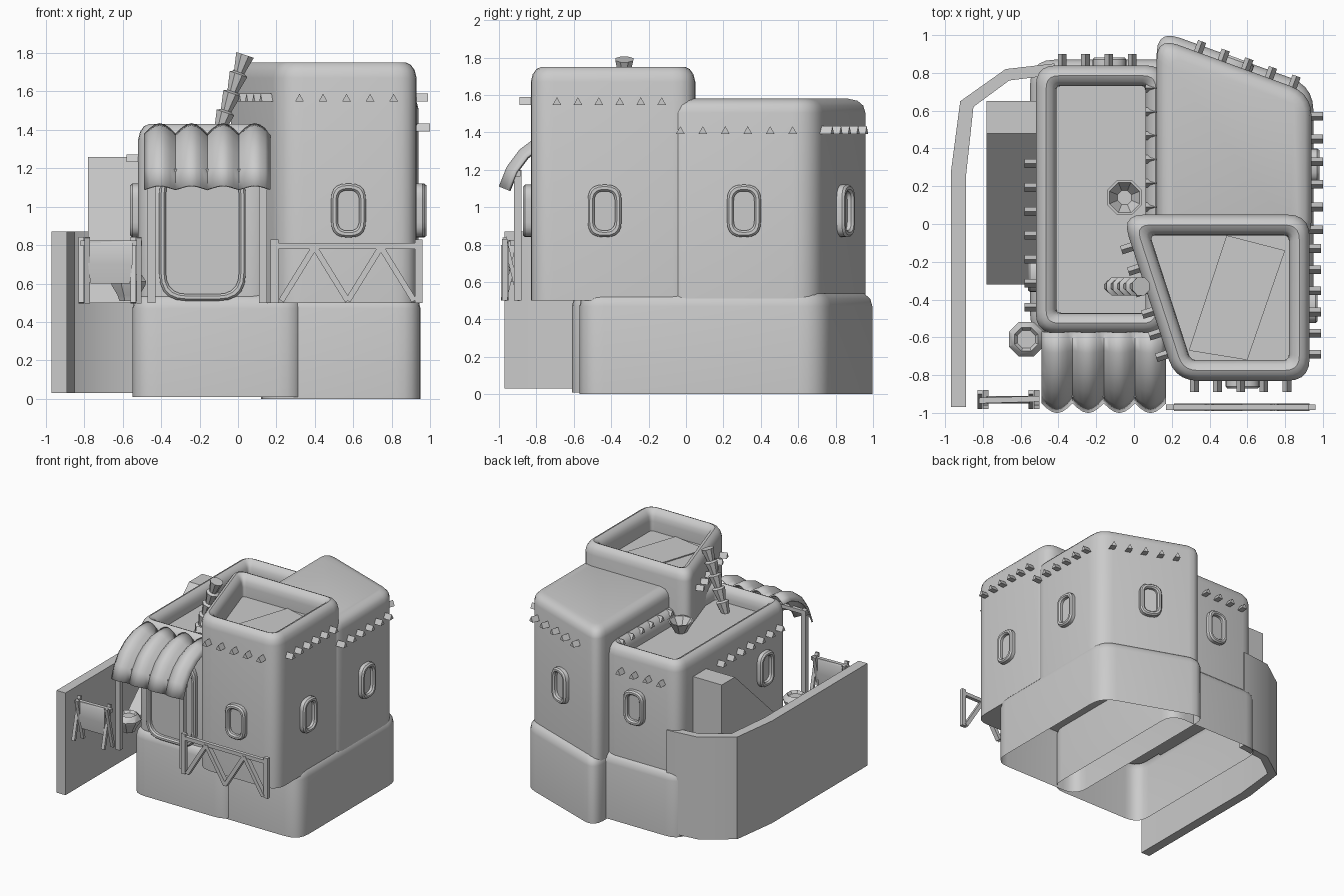
import bpy, bmesh, math
from mathutils import Matrix, Vector

if "Cube" in bpy.data.objects:
    bpy.data.objects.remove(bpy.data.objects["Cube"])

clay = bpy.data.materials.new("pale_grey_clay")
clay.use_nodes = True
GREY = (0.6, 0.6, 0.6, 1)
clay.diffuse_color = GREY
clay.node_tree.nodes["Principled BSDF"].inputs["Base Color"].default_value = GREY


def inset(pts, d):
    out = []
    for i, p in enumerate(pts):
        a = (p - pts[i - 1]).normalized()
        b = (pts[(i + 1) % len(pts)] - p).normalized()
        na, nb = Vector((-a.y, a.x)), Vector((-b.y, b.x))
        out.append(p + (na + nb) * (d / (1 + na.dot(nb))))
    return out


def rounded(pts, cut, n=5):
    if cut <= 0:
        return pts
    out = []
    for i, p in enumerate(pts):
        a = p + (pts[i - 1] - p).normalized() * cut
        b = p + (pts[(i + 1) % len(pts)] - p).normalized() * cut
        for k in range(n + 1):
            t = k / n
            out.append(a * (1 - t) ** 2 + p * (2 * t * (1 - t)) + b * t * t)
    return out


def loft(bm, pts, profile, cut=0, mat=Matrix(), bottom=True):
    """Stack outlines; profile holds (inset, height) pairs."""
    pts = [Vector(p) for p in pts]
    rings = []
    for d, z in profile:
        c = max(cut - d * 0.8, 0.015) if cut else 0
        ring = rounded(inset(pts, d), c)
        rings.append([bm.verts.new(mat @ Vector((p.x, p.y, z))) for p in ring])
    n = len(rings[0])
    for lo, hi in zip(rings, rings[1:]):
        for i in range(n):
            j = (i + 1) % n
            bm.faces.new((lo[i], lo[j], hi[j], hi[i]))
    bm.faces.new(rings[-1])
    if bottom:
        bm.faces.new(rings[0][::-1])


def finish(name, bm, smooth=True):
    me = bpy.data.meshes.new(name)
    bm.to_mesh(me)
    bm.free()
    ob = bpy.data.objects.new(name, me)
    me.materials.append(clay)
    bpy.context.collection.objects.link(ob)
    if smooth:
        bpy.ops.object.select_all(action='DESELECT')
        ob.select_set(True)
        bpy.context.view_layer.objects.active = ob
        bpy.ops.object.shade_smooth_by_angle(angle=math.radians(35))
    return ob


def solid(name, *args, **kw):
    bm = bmesh.new()
    loft(bm, *args, **kw)
    return finish(name, bm)


def rect(x0, x1, y0, y1):
    return [(x0, y0), (x1, y0), (x1, y1), (x0, y1)]


def ngon(r, n=8, turn=0.5):
    return [(r * math.cos((k + turn) * math.tau / n), r * math.sin((k + turn) * math.tau / n)) for k in range(n)]


def facing(loc, deg):
    """Outline plane stood upright on a wall; 0 faces the front."""
    return Matrix.Translation(loc) @ Matrix.Rotation(math.radians(deg), 4, 'Z') @ Matrix.Rotation(math.pi / 2, 4, 'X')


def beam(bm, a, b, w=0.04, d=0.03):
    a, b = Vector(a), Vector(b)
    m = Matrix.Translation(a) @ (b - a).to_track_quat('Z', 'Y').to_matrix().to_4x4()
    loft(bm, rect(-w / 2, w / 2, -d / 2, d / 2), [(0, 0), (0, (b - a).length)], mat=m)


def parapet(z0, z1, floor):
    return [(0, z0), (0, z1 - .08), (.01, z1 - .04), (.03, z1 - .012), (.055, z1), (.085, z1 - .015),
            (.105, z1 - .05), (.11, z1 - .09), (.11, floor)]


def shoulder(z0, z1, w):
    return [(0, z0), (0, z1 - w), (w * .12, z1 - w * .5), (w * .45, z1 - w * .15), (w, z1)]


# Lower storeys, hollow underneath
solid("left_base", rect(-.55, .34, -.61, .87), shoulder(.01, .55, .08), .13, bottom=False)
solid("right_base", [(.12, -.57), (.95, -.57), (.95, .73), (.12, 1.03)], shoulder(0, .55, .08), .13, bottom=False)

# Upper towers
solid("left_block", rect(-.52, .17, -.58, .84), parapet(.5, 1.43, 1.31), .11)
solid("front_tower", [(.22, -.83), (.93, -.83), (.93, .05), (-.066, .05)], parapet(.5, 1.75, 1.58), .12)
solid("back_tower", [(.12, -.1), (.94, -.1), (.94, .69), (.12, .99)], shoulder(.5, 1.58, .075), .12)
solid("roof_panel", [(.29, -.67), (.60, -.72), (.80, -.14), (.49, -.06)], [(0, 1.575), (0, 1.588)])

# Window and door frames with recessed panes
FRAME = [(0, -.03), (0, .03), (.01, .042), (.025, .042), (.035, .03), (.035, .008)]
windows = {
    "front_tower_front": ((.575, -.83, .98), 0), "front_tower_side": ((.93, -.435, .98), 90),
    "back_tower_side": ((.94, .31, .98), 90), "back_tower_back": ((.54, .836, .98), 159.8),
    "left_block_back": ((-.13, .84, .98), 180), "left_block_side": ((-.52, -.27, .98), -90)}
for label, (loc, deg) in windows.items():
    solid(label + "_window", rect(-.09, .09, -.14, .14), FRAME, .08, facing(loc, deg))
solid("door", rect(-.225, .225, -.35, .35), FRAME, .14, facing((-.185, -.58, .86), 0))

# Rows of roof beam ends poking through the walls
rows = {
    "front_tower_front": ((.32, -.83), (.81, -.83), 5, 1.565, 0),
    "front_tower_side": ((.93, -.69), (.93, -.13), 6, 1.565, 90),
    "front_tower_left": ((.175, -.69), (-.01, -.12), 6, 1.565, -72),
    "back_tower_side": ((.94, -.03), (.94, .57), 6, 1.41, 90),
    "back_tower_back": ((.34, .91), (.84, .727), 5, 1.41, 159.8),
    "back_tower_left": ((.12, .09), (.12, .72), 6, 1.41, -90),
    "left_block_side": ((-.52, -.44), (-.52, .32), 7, 1.25, -90),
    "left_block_back": ((-.38, .84), (-.01, .84), 4, 1.25, 180)}
for label, (a, b, count, z, deg) in rows.items():
    bm = bmesh.new()
    for k in range(count):
        p = Vector(a).lerp(Vector(b), k / (count - 1))
        loft(bm, [(-.023, -.018), (.023, -.018), (0, .023)], [(0, -.04), (0, .06)], mat=facing((p.x, p.y, z), deg))
    finish(label + "_beam_ends", bm, False)

# Bent boundary wall
outer = [(-.97, -.97), (-.97, .27), (-.92, .65), (-.68, .82), (-.42, .85)]
inner = [(-.42, .79), (-.66, .76), (-.85, .62), (-.89, .25), (-.89, -.97)]
solid("boundary_wall", (outer + inner)[::-1], [(0, .03), (0, .87)])

# Sloping buttress on the left wall
side = [(.65, .5), (.65, 1.26), (.48, 1.26), (-.32, .5)]
solid("sloped_buttress", side, [(0, -.78), (0, -.48)],
      mat=Matrix(((0, 0, 1, 0), (1, 0, 0, 0), (0, 1, 0, 0), (0, 0, 0, 1))))

# Scalloped awning over the door
bm = bmesh.new()
path = [Vector(p) for p in ((-.57, 1.38), (-.67, 1.37), (-.77, 1.33), (-.85, 1.27), (-.91, 1.19), (-.95, 1.09))]
STRIPS, SUB = 4, 6
grid = []
for i, p in enumerate(path):
    t = (path[min(i + 1, len(path) - 1)] - path[max(i - 1, 0)]).normalized()
    up = Vector((t.y, -t.x))
    row = []
    for k in range(STRIPS * SUB + 1):
        q = p + up * (.055 * math.sin(math.pi * (k % SUB) / SUB))
        row.append(bm.verts.new((-.49 + .66 * k / (STRIPS * SUB), q.x, q.y)))
    grid.append(row)
for r0, r1 in zip(grid, grid[1:]):
    for k in range(len(r0) - 1):
        bm.faces.new((r0[k], r1[k], r1[k + 1], r0[k + 1]))
awning = finish("awning", bm)
awning.modifiers.new("thickness", 'SOLIDIFY').thickness = .012

bm = bmesh.new()
for x in (-.45, .13):
    beam(bm, (x, -.9, .5), (x, -.9, 1.2), .04, .04)
beam(bm, (-.48, -.9, 1.18), (.16, -.9, 1.18), .03, .03)
finish("awning_posts", bm, False)

# Zigzag railing
bm = bmesh.new()
for x in (.19, .94):
    beam(bm, (x, -.97, .5), (x, -.97, .83))
beam(bm, (.19, -.97, .795), (.94, -.97, .795), .03, .03)
for k in range(4):
    zs = (.51, .79) if k % 2 == 0 else (.79, .51)
    beam(bm, (.225 + k * .173, -.97, zs[0]), (.225 + (k + 1) * .173, -.97, zs[1]))
finish("railing", bm, False)

# Drying rack with crossed legs and hanging cloth
bm = bmesh.new()
for x in (-.8, -.53):
    for s in (-1, 1):
        beam(bm, (x + s * .015, -.93 + s * .04, .5), (x + s * .015, -.93 - s * .04, .84), .028, .022)
beam(bm, (-.82, -.935, .81), (-.5, -.925, .81), .03, .03)
finish("rack_frame", bm, False)
solid("rack_cloth", rect(-.78, -.55, -.95, -.91), [(.012, .6), (0, .7), (0, .81), (.01, .825)])

# Jar by the door, bowl and notched log on the roof
solid("jar", ngon(.1), [(.045, .51), (.035, .54), (.005, .59), (0, .61), (.02, .64), (.03, .65), (.045, .63)],
      mat=Matrix.Translation((-.57, -.61, 0)))
solid("roof_bowl", ngon(.1), [(.05, 0), (0, .09), (.012, .09), (.055, .02)],
      mat=Matrix.Translation((-.05, .14, 1.31)))
foot, top = Vector((-.13, -.33, 1.3)), Vector((.04, -.33, 1.8))
seg = (top - foot).length / 5
notches = [pair for k in range(5) for pair in ((.02, k * seg), (0, (k + .9) * seg))]
solid("notched_log", ngon(.052), notches,
      mat=Matrix.Translation(foot) @ (top - foot).to_track_quat('Z', 'Y').to_matrix().to_4x4())
